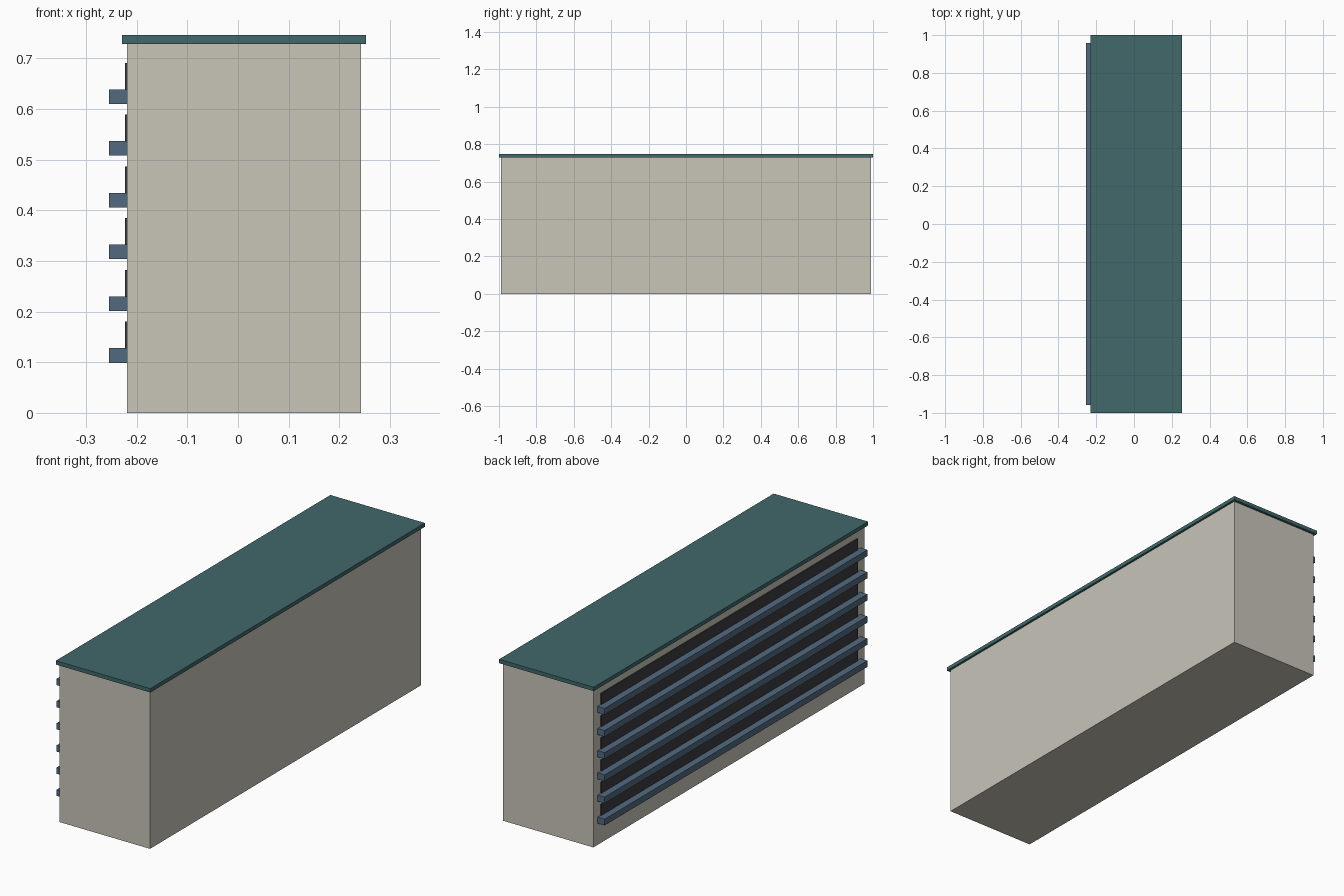
import bpy

cube = bpy.data.objects.get("Cube")
if cube:
    bpy.data.objects.remove(cube, do_unlink=True)


def material(name, rgb):
    mat = bpy.data.materials.new(name)
    mat.use_nodes = True
    color = (*rgb, 1.0)
    mat.diffuse_color = color
    mat.node_tree.nodes["Principled BSDF"].inputs["Base Color"].default_value = color
    return mat


def box(name, x, y, z, mat):
    """Box spanning the (min, max) ranges x, y and z."""
    spans = (x, y, z)
    bpy.ops.mesh.primitive_cube_add(size=1, location=[(a + b) / 2 for a, b in spans])
    obj = bpy.context.object
    obj.name = name
    obj.scale = [b - a for a, b in spans]
    bpy.ops.object.transform_apply(location=False, rotation=False, scale=True)
    obj.data.materials.append(mat)
    return obj


stone = material("warm grey wall", (0.58, 0.555, 0.485))
teal = material("teal roof", (0.053, 0.138, 0.144))
blue = material("slate blue slat", (0.084, 0.144, 0.216))
dark = material("charcoal glazing", (0.046, 0.046, 0.055))

# Main block and overhanging roof slab
wall = -0.219
box("building_body", (wall, 0.243), (-0.988, 0.988), (0, 0.728), stone)
box("roof_slab", (-0.229, 0.253), (-1, 1), (0.728, 0.746), teal)

# Six storeys: a long balcony slat with a window strip above it
for i in range(6):
    z = 0.099 + 0.1022 * i
    top = z + 0.029
    box(f"balcony_slat_{i + 1}", (-0.255, wall), (-0.957, 0.957), (z, top), blue)
    box(f"window_strip_{i + 1}", (-0.223, wall), (-0.935, 0.935), (top, z + 0.081), dark)
